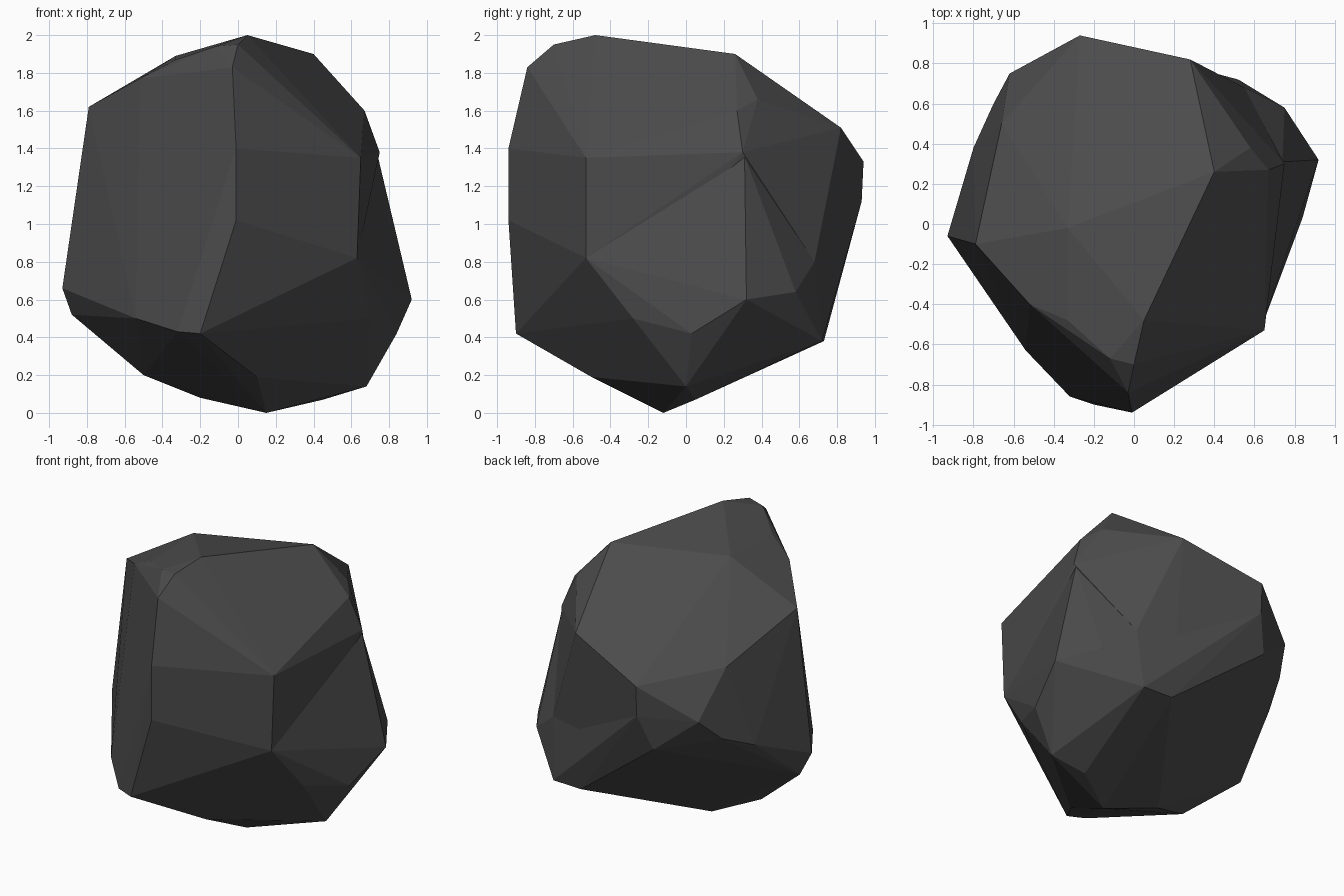
import bpy, bmesh, math

if "Cube" in bpy.data.objects:
    bpy.data.objects.remove(bpy.data.objects["Cube"])

# Rough corners of the boulder, grouped by region
crown = [(0.05, -0.48, 2.0), (0.0, -0.7, 1.95), (-0.03, -0.84, 1.83), (-0.33, -0.02, 1.89),
         (-0.33, -0.48, 1.87), (-0.12, -0.67, 1.94), (-0.52, -0.4, 1.77), (0.4, 0.26, 1.9),
         (0.58, 0.38, 1.66), (0.28, 0.82, 1.51), (-0.27, 0.94, 1.33), (-0.66, 0.5, 1.4),
         (-0.79, -0.1, 1.62)]
front = [(-0.01, -0.94, 1.4), (0.65, -0.53, 1.35), (0.67, 0.27, 1.6), (0.75, 0.3, 1.38)]
# Corners around the middle and underside, shared by both blocks
lower = [(-0.01, -0.94, 1.02), (0.63, -0.53, 0.82), (-0.2, -0.9, 0.42), (-0.32, -0.86, 0.43),
         (-0.54, -0.63, 0.5), (-0.93, -0.06, 0.66), (-0.88, 0.0, 0.52), (-0.8, 0.38, 0.85),
         (-0.7, 0.6, 0.95), (-0.62, 0.75, 1.1), (-0.27, 0.93, 1.12), (-0.35, 0.86, 0.88),
         (0.15, 0.75, 0.48), (0.3, 0.73, 0.38), (0.55, 0.68, 0.8),
         (0.15, -0.12, 0.0), (-0.2, 0.0, 0.08), (-0.5, -0.12, 0.2), (0.1, -0.5, 0.19),
         (0.69, 0.06, 1.06)]
# Foot that spreads out at the right below the waist
foot = [(0.92, 0.32, 0.6), (0.84, 0.03, 0.42), (0.7, -0.28, 0.5), (0.75, 0.58, 0.64),
        (0.45, 0.05, 0.07), (0.68, 0.0, 0.14), (0.74, 0.31, 1.36), (0.52, 0.72, 0.38)]


def rock(name, corners):
    """Wrap the corners in a convex block of stone."""
    bm = bmesh.new()
    for p in corners:
        bm.verts.new(p)
    bmesh.ops.convex_hull(bm, input=bm.verts[:])
    loose = [v for v in bm.verts if not v.link_faces]
    bmesh.ops.delete(bm, geom=loose, context='VERTS')
    bmesh.ops.recalc_face_normals(bm, faces=bm.faces[:])
    mesh = bpy.data.meshes.new(name)
    bm.to_mesh(mesh)
    bm.free()
    mesh.materials.append(stone)
    obj = bpy.data.objects.new(name, mesh)
    bpy.context.collection.objects.link(obj)
    return obj


# Dark stone colour
stone = bpy.data.materials.new("dark_stone")
stone.diffuse_color = (0.07, 0.07, 0.07, 1)
stone.use_nodes = True
stone.node_tree.nodes["Principled BSDF"].inputs["Base Color"].default_value = stone.diffuse_color

# Main block and spreading foot, fused into one boulder
boulder = rock("boulder", crown + front + lower)
foot_block = rock("foot_block", lower + foot)
fuse = boulder.modifiers.new("fuse", 'BOOLEAN')
fuse.operation = 'UNION'
fuse.solver = 'EXACT'
fuse.object = foot_block
bpy.context.view_layer.update()
fused = bpy.data.meshes.new_from_object(
    boulder.evaluated_get(bpy.context.evaluated_depsgraph_get()))
boulder.modifiers.clear()
boulder.data = fused
bpy.data.objects.remove(foot_block)

# Merge nearly flat facets
bm = bmesh.new()
bm.from_mesh(fused)
bmesh.ops.dissolve_limit(bm, angle_limit=math.radians(3),
                         verts=bm.verts[:], edges=bm.edges[:])
bm.to_mesh(fused)
bm.free()
